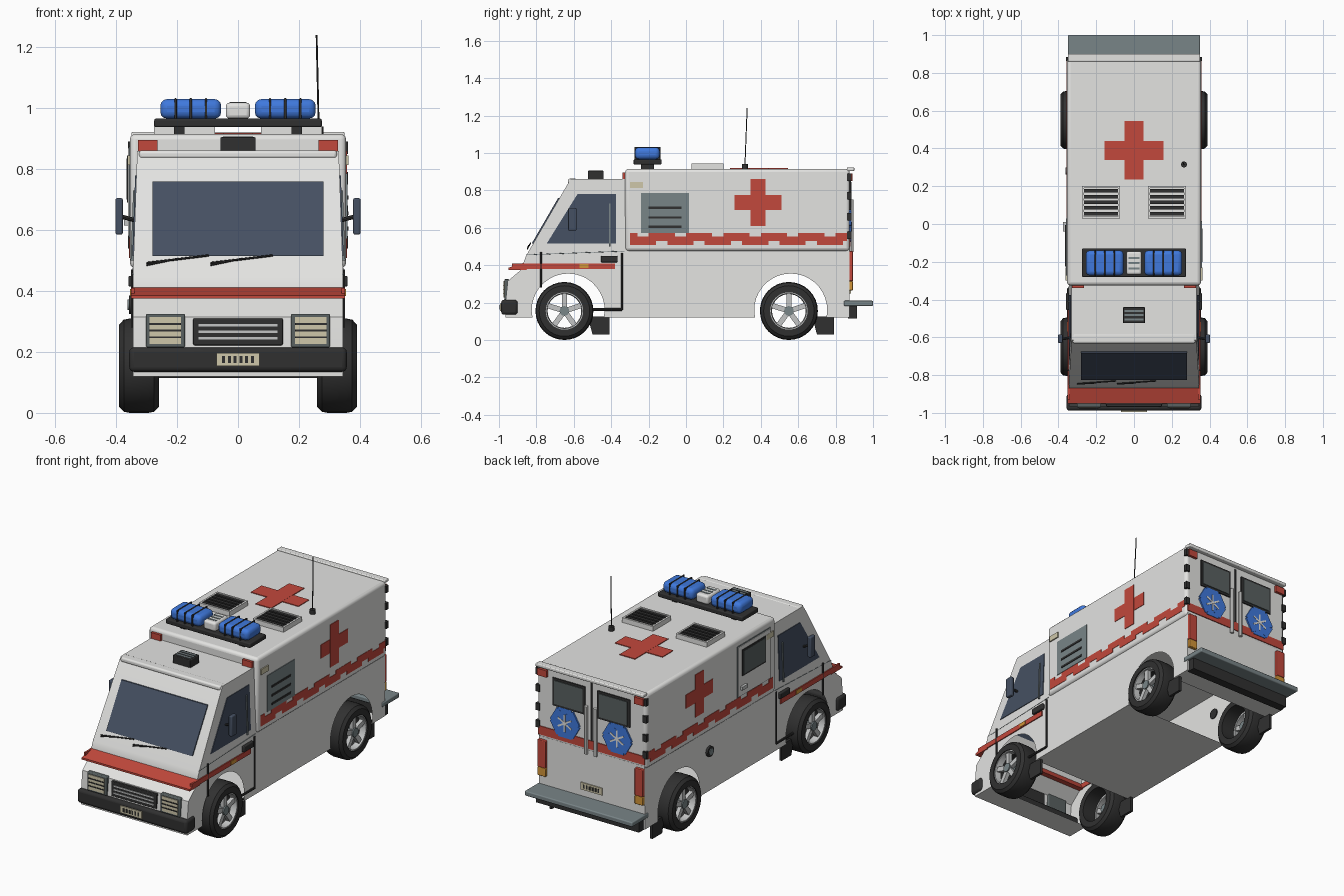
import bpy, bmesh, math
from mathutils import Vector, Matrix

old = bpy.data.objects.get("Cube")
if old:
    bpy.data.objects.remove(old)


def paint(name, r, g, b):
    m = bpy.data.materials.new(name)
    m.use_nodes = True
    m.diffuse_color = (r, g, b, 1)
    m.node_tree.nodes["Principled BSDF"].inputs["Base Color"].default_value = (r, g, b, 1)
    return m


WHITE = paint("white paint", .77, .77, .755)
RED = paint("red paint", .54, .065, .045)
BLUE = paint("blue lamp", .05, .19, .72)
BLACK = paint("black rubber", .03, .03, .03)
SLATE = paint("slate metal", .19, .232, .243)
SMOKE = paint("smoked glass", .1, .12, .12)
GLASS = paint("dark glass", .06, .08, .122)
BEIGE = paint("beige lens", .62, .57, .4)
ORANGE = paint("orange lens", .65, .3, .04)
SILVER = paint("silver metal", .55, .56, .56)
parts = []


def add(name, bm, color, bevel=0):
    mesh = bpy.data.meshes.new(name)
    bm.to_mesh(mesh)
    bm.free()
    mesh.materials.append(color)
    ob = bpy.data.objects.new(name, mesh)
    bpy.context.scene.collection.objects.link(ob)
    if bevel:
        mod = ob.modifiers.new("Bevel", "BEVEL")
        mod.width, mod.segments = bevel, 3
    parts.append(ob)
    return ob


def box(name, x, y, z, color, bevel=0, turn=None):
    """Box from (low, high) pairs; turn is an optional matrix."""
    bm = bmesh.new()
    mid = Vector([(a + b) / 2 for a, b in (x, y, z)])
    size = [abs(b - a) for a, b in (x, y, z)]
    bmesh.ops.create_cube(bm, size=1, matrix=Matrix.Translation(mid) @ Matrix.Diagonal((*size, 1)))
    if turn:
        bm.transform(turn)
    return add(name, bm, color, bevel)


def pair(name, x, y, z, color, bevel=0):
    for side, s in (("left", 1), ("right", -1)):
        box(f"{name}_{side}", (s * x[0], s * x[1]), y, z, color, bevel)


def prism(name, outline, x, color, taper=False, holes=()):
    """Side outline of (y, z) points extruded across x; open inside the hole circles."""
    bm = bmesh.new()
    face = bm.faces.new([bm.verts.new((x[0], *p)) for p in outline])
    out = bmesh.ops.extrude_face_region(bm, geom=[face])["geom"]
    bmesh.ops.translate(bm, vec=(x[1] - x[0], 0, 0), verts=[v for v in out if isinstance(v, bmesh.types.BMVert)])
    if taper:
        for v in bm.verts:
            v.co.x *= 1 - max(0, v.co.z - .45) * .1
    bmesh.ops.recalc_face_normals(bm, faces=bm.faces[:])
    gone = [f for f in bm.faces for y, z, r in holes if abs(f.normal.x) < .1
            and math.hypot(f.calc_center_median().y - y, f.calc_center_median().z - z) < r + .005]
    bmesh.ops.delete(bm, geom=gone, context="FACES")
    return add(name, bm, color)


def rod(name, a, b, radius, color, sides=8):
    a, b = Vector(a), Vector(b)
    bm = bmesh.new()
    turn = (b - a).to_track_quat("Z", "Y").to_matrix().to_4x4()
    bmesh.ops.create_cone(bm, cap_ends=True, segments=sides, radius1=radius, radius2=radius,
                          depth=(b - a).length, matrix=Matrix.Translation((a + b) / 2) @ turn)
    return add(name, bm, color)


def ring(name, profile, center, color, steps=32):
    """Closed (x, radius) profile turned around the axle."""
    bm = bmesh.new()
    loops = [[bm.verts.new((x, r * math.cos(t), r * math.sin(t))) for x, r in profile]
             for t in (math.tau * i / steps for i in range(steps))]
    n = len(profile)
    for i in range(steps):
        a, b = loops[i], loops[(i + 1) % steps]
        for j in range(n):
            k = (j + 1) % n
            bm.faces.new((a[j], a[k], b[k], b[j]))
    bmesh.ops.recalc_face_normals(bm, faces=bm.faces[:])
    bm.transform(Matrix.Translation(center))
    return add(name, bm, color)


def slope(z):
    return -.855 + (z - .45) * .58


# hollow body shell with wheel arches, and the raised rear box
AXLES = {"front": -.65, "rear": .55}
ARCHES = [(.56, .16, .195), (-.63, .16, .195)]


def arch(y, z, r):
    dip = math.asin((z - .12) / r)
    return [(y + r * math.cos(t), z + r * math.sin(t))
            for t in (-dip + (math.pi + 2 * dip) * i / 20 for i in range(21))]


shell = [(-.965, .12), (-.965, .2), (-.953, .315), (-.87, .385), (-.87, .41), (-.855, .45), (-.635, .83),
         (-.615, .86), (-.32, .86), (-.32, .49), (.875, .49), (.875, .12)] + arch(*ARCHES[0]) + arch(*ARCHES[1])
prism("lower_body_and_cab", shell, (-.345, .345), WHITE, taper=True, holes=ARCHES)
box("rear_box", (-.355, .355), (-.325, .875), (.475, .915), WHITE, .018)
box("cab_visor", (-.325, .325), (-.632, -.58), (.834, .862), WHITE, .01)
box("rear_roof_lip", (-.35, .35), (.86, .9), (.903, .922), WHITE, .005)

# windscreen and wipers
prism("windscreen", [(slope(z) + d, z) for z, d in ((.515, 0), (.515, -.008), (.76, -.008), (.76, 0))],
      (-.28, .28), GLASS)
for i, x in enumerate((-.3, -.09)):
    rod(f"wiper_blade_{i}", (x, slope(.49) - .014, .492), (x + .205, slope(.515) - .014, .517), .0035, BLACK)
    rod(f"wiper_arm_{i}", (x, slope(.48) - .01, .485), (x + .1, slope(.5) - .016, .506), .003, BLACK)

# nose: bumper, red shelf, grille, headlights, plate
box("front_bumper", (-.357, .357), (-.988, -.9), (.135, .215), BLACK, .015)
prism("red_shelf", [(-.95, .375), (-.95, .386), (-.868, .412), (-.85, .375)], (-.351, .351), RED)
box("grille", (-.147, .147), (-.968, -.945), (.222, .31), BLACK, .004)
for z in (.245, .266, .287):
    box("grille_bar", (-.13, .13), (-.972, -.96), (z - .004, z + .004), SILVER)
pair("headlight_frame", (.174, .302), (-.971, -.945), (.215, .325), SMOKE, .005)
pair("headlight_lens", (.187, .29), (-.975, -.96), (.226, .314), BEIGE)
for z in (.248, .27, .292):
    pair("headlight_slat", (.187, .29), (-.978, -.965), (z - .003, z + .003), BLACK)


def number_plate(name, y, z, out):
    box(name, (-.07, .07), (y, y + out * .008), (z - .021, z + .021), BEIGE)
    for i in range(6):
        x = (i - 2.5) * .019
        box(name + "_mark", (x - .005, x + .005), (y, y + out * .01), (z - .011, z + .011), BLACK)


number_plate("front_plate", -.986, .175, -1)
number_plate("rear_plate", .873, .27, 1)

# wheels and mud flaps
TYRE = [(-.065, .1), (-.065, .135), (-.05, .151), (-.03, .155), (.03, .155), (.05, .151), (.065, .135), (.065, .1)]
RIM = [(.02, .09), (.02, .102), (.058, .104), (.058, .094)]
for end, y in AXLES.items():
    for side, s in (("left", 1), ("right", -1)):
        tag = f"{end}_{side}"
        center = Vector((s * .325, y, .155))
        ring("tyre_" + tag, TYRE, center, BLACK)
        ring("rim_" + tag, [(s * x, r) for x, r in RIM], center, SILVER)
        rod("hub_" + tag, center, center + Vector((s * .055, 0, 0)), .026, SLATE, 16)
        for i in range(5):
            turn = Matrix.Translation(center) @ Matrix.Rotation(math.tau * i / 5, 4, "X")
            box("spoke_" + tag, (s * .025, s * .048), (-.014, .014), (.01, .095), SILVER, turn=turn)
        prism("mud_flap_" + tag, [(y + .125, .125), (y + .24, .125), (y + .24, .03), (y + .15, .03)],
              (s * .32, s * .335), BLACK)

# cab doors: windows, mirrors, trim
for side, s in (("left", 1), ("right", -1)):
    prism("cab_window_" + side, [(-.745, .515), (-.58, .78), (-.375, .78), (-.375, .515)],
          (s * .34, s * .349), GLASS, taper=True)
    prism("window_post_" + side, [(-.412, .5), (-.412, .73), (-.404, .73), (-.404, .5)],
          (s * .34, s * .354), SLATE, taper=True)
    rod("mirror_arm_" + side, (s * .33, -.6, .63), (s * .385, -.61, .645), .007, BLACK)
    rod("front_door_trim_" + side, (s * .347, -.775, .28), (s * .347, -.775, .47), .005, BLACK)
    rod("rear_door_trim_" + side, (s * .347, -.342, .16), (s * .347, -.342, .465), .005, BLACK)
    rod("sill_trim_" + side, (s * .347, -.5, .163), (s * .347, -.342, .163), .007, BLACK)
    rod("shoulder_line_" + side, (s * .344, -.855, .455), (s * .344, -.33, .475), .002, SLATE)
pair("mirror", (.378, .402), (-.63, -.585), (.585, .705), GLASS, .006)
pair("door_handle", (.34, .36), (-.455, -.365), (.415, .45), BLACK, .005)
pair("cab_stripe", (.34, .351), (-.93, -.38), (.38, .41), RED)
pair("side_marker", (.34, .354), (-.57, -.52), (.384, .406), ORANGE)

# box sides: band with alternating notches, cross, lamps, hinges
pair("side_stripe", (.35, .357), (-.3, .862), (.53, .552), RED)
for i in range(6):
    u = -.3 + i * .2
    pair("side_stripe_lower", (.35, .357), (u, min(u + .14, .862)), (.508, .532), RED)
    pair("side_stripe_upper", (.35, .357), (max(u - .1, -.3), min(u + .04, .862)), (.55, .572), RED)
pair("side_stripe_upper_end", (.35, .357), (.8, .862), (.55, .572), RED)
pair("side_cross_bar", (.35, .358), (.26, .51), (.695, .775), RED)
pair("side_cross_post", (.35, .3585), (.345, .425), (.61, .86), RED)
pair("box_marker", (.35, .362), (-.3, -.23), (.813, .845), BEIGE)
pair("box_front_light", (.265, .328), (-.34, -.32), (.86, .895), RED)
for z in (.56, .66, .77, .87):
    pair("rear_hinge", (.335, .361), (.862, .884), (z - .02, z + .02), BLACK)

# left vent panel, right side door, fuel cap
box("vent_panel", (.35, .359), (-.24, .015), (.572, .785), SLATE)
for z in (.605, .655, .707):
    box("vent_slot", (.35, .363), (-.2, -.025), (z - .006, z + .006), BLACK)
box("side_door_edge", (-.358, -.35), (-.275, .035), (.575, .875), SLATE)
box("side_door", (-.361, -.35), (-.27, .03), (.58, .87), WHITE)
box("side_door_frame", (-.364, -.35), (-.225, -.005), (.69, .845), BLACK)
box("side_door_window", (-.366, -.35), (-.215, -.015), (.7, .835), SMOKE)
box("side_door_handle", (-.375, -.35), (-.04, .01), (.615, .635), SILVER)
rod("fuel_cap", (-.34, .28, .355), (-.358, .28, .355), .03, BLACK, 20)
rod("fuel_cap_center", (-.34, .28, .355), (-.362, .28, .355), .018, SLATE, 20)

# rear: doors, emblems, lamps, step
pair("rear_window_frame", (.04, .252), (.87, .882), (.695, .858), BLACK)
pair("rear_window", (.054, .238), (.87, .886), (.708, .845), SMOKE)
box("rear_door_gap", (-.005, .005), (.87, .879), (.5, .89), BLACK)
box("rear_stripe", (-.345, .345), (.87, .88), (.5, .55), RED)
for s in (1, -1):
    for i in range(3):
        place = Matrix.Translation((s * .17, .88, .61))
        turn = place @ Matrix.Rotation(math.pi * i / 3, 4, "Y")
        box("emblem_bar", (-.043, .043), (-.006, .003 + i * .0005), (-.086, .086), BLUE, turn=turn)
        box("emblem_ray", (-.005, .005), (0, .006 + i * .0003), (-.05, .05), WHITE, turn=turn)
    rod("rear_door_bar", (s * .03, .884, .47), (s * .03, .884, .75), .011, WHITE)
pair("tail_lamp", (.29, .343), (.87, .893), (.315, .475), RED, .004)
pair("turn_lamp", (.29, .343), (.87, .893), (.265, .314), ORANGE, .004)
pair("rear_top_light", (.285, .345), (.87, .89), (.85, .89), RED)
box("rear_step", (-.35, .35), (.845, 1), (.182, .21), SLATE, .006)
box("step_support", (-.335, .335), (.865, .915), (.115, .183), BLACK)

# roof: cross, louvred vents, aerial, cab camera
box("roof_cross_bar", (-.155, .155), (.34, .44), (.91, .919), RED)
box("roof_cross_post", (-.05, .05), (.235, .545), (.91, .9195), RED)
for x in (.075, .265):
    pair("roof_vent_side", (x, x + .01), (.03, .2), (.91, .943), WHITE)
for y in (.03, .19):
    pair("roof_vent_end", (.075, .275), (y, y + .01), (.91, .943), WHITE)
for i in range(5):
    y = .055 + i * .03
    pair("roof_vent_slat", (.085, .265), (y - .009, y + .009), (.91, .942), BLACK)
rod("aerial_base", (.265, .315, .91), (.265, .315, .94), .016, BLACK, 12)
rod("aerial", (.265, .315, .93), (.258, .327, 1.24), .003, BLACK, 6)
box("cab_camera", (-.058, .058), (-.525, -.44), (.855, .905), BLACK, .004)
for y in (-.505, -.482, -.46):
    box("camera_rib", (-.05, .05), (y - .006, y + .006), (.9, .907), SLATE)

# beacon bar
pair("beacon_foot", (.175, .21), (-.24, -.17), (.905, .945), BLACK)
box("beacon_base", (-.275, .275), (-.28, -.13), (.938, .966), BLACK, .006)
pair("beacon_lamp", (.055, .255), (-.273, -.14), (.966, 1.03), BLUE, .022)
for x in (.105, .155, .205):
    pair("beacon_strap", (x - .004, x + .004), (-.276, -.137), (.964, 1.033), BLACK, .003)
box("beacon_center", (-.04, .04), (-.268, -.145), (.966, 1.018), WHITE, .012)
for y in (-.235, -.207, -.18):
    box("beacon_slot", (-.028, .028), (y - .006, y + .006), (1.01, 1.02), SLATE)

# smooth rounded parts, keep edges sharp
for ob in parts:
    ob.select_set(True)
bpy.context.view_layer.objects.active = parts[0]
bpy.ops.object.shade_smooth_by_angle(angle=math.radians(35))
